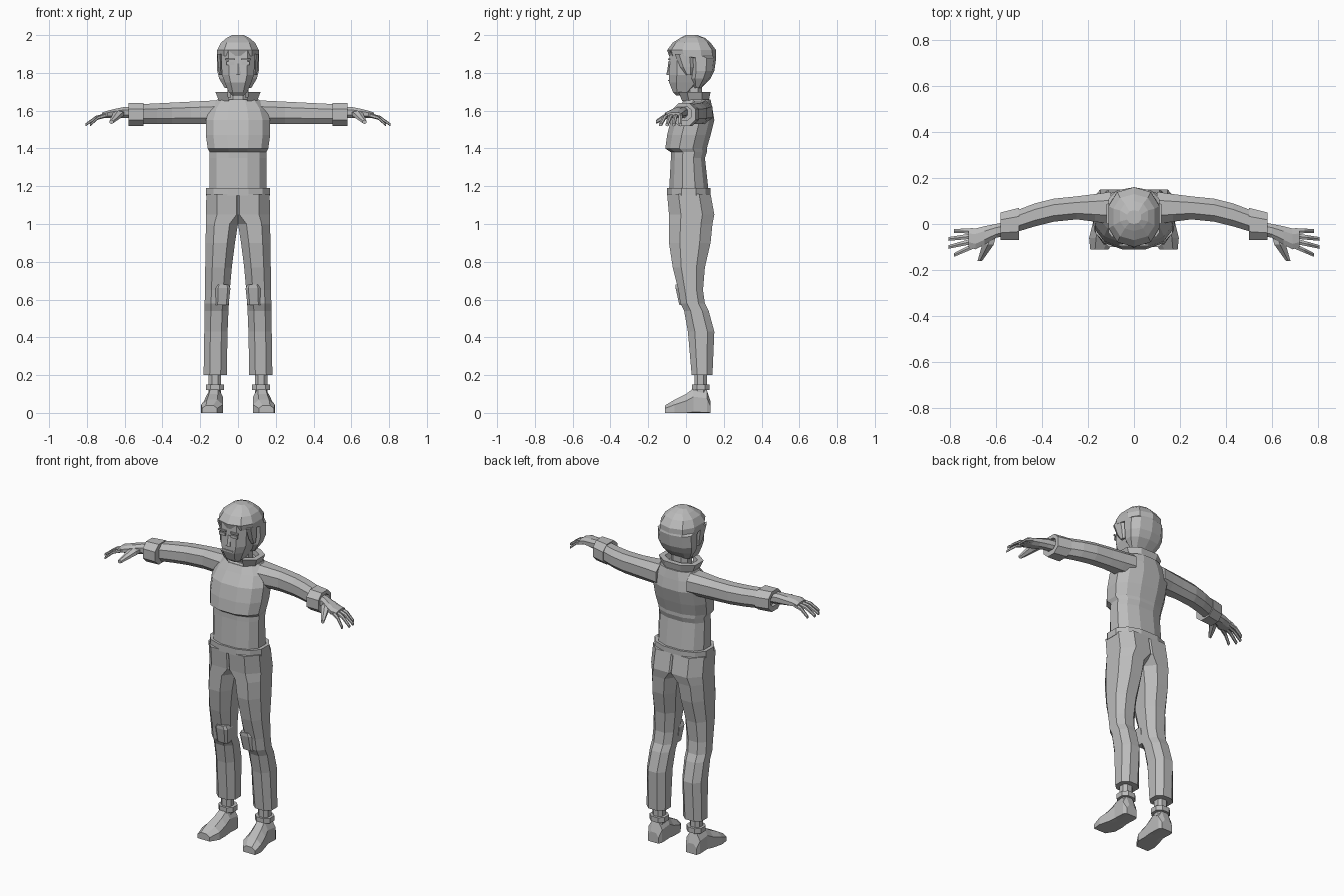
import bpy
import bmesh
from math import cos, sin, tau, copysign

cube = bpy.data.objects.get("Cube")
if cube:
    bpy.data.objects.remove(cube, do_unlink=True)

GREY = (0.5, 0.5, 0.5, 1)
grey = bpy.data.materials.new("plain grey")
grey.use_nodes = True
grey.diffuse_color = GREY
grey.node_tree.nodes["Principled BSDF"].inputs["Base Color"].default_value = GREY


def outline(sides, power):
    """Cross-section with flat sides that fills the unit square; low power is boxier."""
    angles = [tau * (i + 0.5) / sides for i in range(sides)]
    points = [[copysign(abs(f) ** power, f) for f in (cos(a), sin(a))] for a in angles]
    wide = max(u for u, v in points)
    high = max(v for u, v in points)
    return [(u / wide, v / high) for u, v in points]


def place(axis, along, u, v):
    """Turn a position along an axis and across it into x, y, z above the ground."""
    x, y, z = {"x": (along, u, v), "y": (u, along, v), "z": (u, v, along)}[axis]
    return x, y, max(z, 0)


def loft(name, axis, rings, sides=8, power=0.85, mirror=False, gap=None):
    """Skin rings (along, u low, u high, v low, v high) that follow an axis."""
    bm = bmesh.new()
    shape = outline(sides, power)
    loops = []
    for along, left, right, low, high in rings:
        loop = []
        for a, b in shape:
            u = left + (right - left) * (a + 1) / 2
            v = low + (high - low) * (b + 1) / 2
            loop.append(bm.verts.new(place(axis, along, u, v)))
        loops.append(loop)
    for near, far in zip(loops, loops[1:]):
        for i in range(sides):
            # index i - 1 wraps round to close the tube
            bm.faces.new((near[i - 1], near[i], far[i], far[i - 1]))
    bm.faces.new(loops[0])
    bm.faces.new(loops[-1])
    bmesh.ops.recalc_face_normals(bm, faces=bm.faces)
    if gap:
        cut = [face for face in bm.faces if gap(face)]
        bmesh.ops.delete(bm, geom=cut, context="FACES")
    mesh = bpy.data.meshes.new(name)
    bm.to_mesh(mesh)
    bm.free()
    mesh.materials.append(grey)
    part = bpy.data.objects.new(name, mesh)
    bpy.context.collection.objects.link(part)
    if mirror:
        part.modifiers.new("mirror", "MIRROR")


def body(name, rows, **options):
    """Centred upright part from rows (height, half width, front, back)."""
    rings = [(z, -half, half, front, back) for z, half, front, back in rows]
    loft(name, "z", rings, **options)


def block(name, x, y, z, **options):
    """Straight upright piece between two heights."""
    loft(name, "z", [(height, *x, *y) for height in z], **options)


def face_plate(name, x, z, mirror=False):
    """Thin rectangle laid on the front of the face."""
    block(name, x, (-0.095, -0.086), z, sides=4, mirror=mirror)


# Sweater body with a chest ledge, hem and collar split at the throat
body("sweater", [(1.17, .15, -.09, .12), (1.35, .15, -.08, .1), (1.38, .15, -.08, .11),
                 (1.4, .16, -.11, .11), (1.47, .17, -.1, .13), (1.55, .17, -.08, .15),
                 (1.61, .15, -.04, .14), (1.66, .11, -.01, .13)], sides=12)
block("hem", (-.17, .17), (-.1, .13), (1.15, 1.19), sides=12)


def throat(face):
    centre = face.calc_center_median()
    return len(face.verts) == 4 and abs(centre.x) < .03 and centre.y < .02


body("collar", [(1.65, .1, -.02, .12), (1.7, .12, -.04, .13),
                (1.7, .09, -.01, .1), (1.67, .08, -.01, .1)], gap=throat)
block("neck", (-.055, .055), (0, .085), (1.64, 1.78))

# Sleeves bend forward and thin slightly towards hollow cuffs
bend = [(.1, 0, .14), (.17, .01, .13), (.25, .02, .12),
        (.35, .01, .11), (.43, -.01, .09), (.56, -.05, .04)]
loft("sleeves", "x", [(x, front, back, 1.53, 1.66 - .05 * x) for x, front, back in bend],
     mirror=True)
loft("cuffs", "x", [(.5, -.07, .07, 1.52, 1.64), (.58, -.07, .05, 1.52, 1.64),
                    (.58, -.05, .03, 1.55, 1.62), (.56, -.05, .03, 1.55, 1.62)],
     mirror=True)

# Hands with a fan of four drooping fingers and a thumb
loft("palms", "x", [(.55, -.05, .01, 1.56, 1.62), (.6, -.06, 0, 1.56, 1.62),
                    (.65, -.09, -.01, 1.56, 1.61), (.69, -.11, -.02, 1.56, 1.6),
                    (.72, -.1, -.02, 1.56, 1.59)], mirror=True)
for i, label in enumerate(["little", "ring", "middle", "index"]):
    tip = .81 - .012 * (i - 1.5) ** 2
    rings = []
    for t in (0, .5, 1):
        x = .7 + (tip - .7) * t
        y = -.03 - i * (.022 + .013 * t)
        z = 1.575 - .05 * t * t
        r = .012 - .004 * t
        rings.append((x, y - r, y + r, z - r, z + r))
    loft(label + "_fingers", "x", rings, sides=6, mirror=True)
loft("thumbs", "y", [(-.05, .6, .64, 1.57, 1.6), (-.09, .61, .66, 1.56, 1.6),
                     (-.16, .66, .68, 1.53, 1.55)], sides=6, mirror=True)

# Trousers: inner seams close towards the crotch and overlap above it
side_profile = [(.2, .03, .14), (.43, .01, .15), (.54, -.01, .12), (.58, -.03, .1),
                (.65, -.04, .09), (.77, -.07, .1), (.9, -.09, .13), (1, -.09, .14),
                (1.05, -.09, .15), (1.16, -.1, .13)]
rings = []
for z, front, back in side_profile:
    inner = -.05 if z > 1 else .06 - .06 * z ** 3
    rings.append((z, inner, .185 - .015 * z, front, back))
loft("trousers", "z", rings, mirror=True)
loft("knee_patches", "z", [(.57, .05, .12, -.035, .02), (.66, .04, .12, -.055, .02),
                           (.68, .05, .11, -.055, .02)], power=.5, mirror=True)

# Ankles and shoes, with soles flattened on the ground
block("ankles", (.09, .155), (.045, .11), (.1, .22), mirror=True)
block("shoe_collars", (.073, .17), (.033, .124), (.12, .15), mirror=True)
loft("shoes", "y", [(.13, .09, .16, -.03, .06), (.11, .08, .17, -.04, .12),
                    (.04, .08, .17, -.04, .13), (0, .08, .18, -.04, .1),
                    (-.06, .08, .195, -.03, .07), (-.11, .11, .19, -.02, .04)],
     mirror=True)

# Head: face, hair with an overhanging fringe, and side locks
body("face", [(1.68, .03, -.05, 0), (1.7, .05, -.07, .03), (1.75, .07, -.09, .09),
              (1.79, .085, -.09, .1), (1.92, .09, -.085, .1)], power=.65)
body("hair", [(1.72, .07, .04, .08), (1.77, .1, .01, .13), (1.81, .11, .01, .15),
              (1.88, .11, 0, .16), (1.89, .11, -.09, .16), (1.92, .11, -.1, .16),
              (1.96, .09, -.07, .13), (1.985, .06, -.03, .1), (2, .03, 0, .06)], sides=10)
loft("side_locks", "z", [(1.79, .08, .1, 0, .03), (1.83, .08, .105, -.03, .04),
                         (1.9, .08, .11, -.06, .04)], sides=6, mirror=True)

# Facial features
loft("nose", "z", [(1.79, -.014, .014, -.104, -.07), (1.85, -.007, .007, -.093, -.07)],
     sides=6)
face_plate("mouth", (-.03, .03), (1.757, 1.763))
face_plate("eyes", (.018, .06), (1.843, 1.86), mirror=True)
face_plate("eyebrows", (.015, .065), (1.867, 1.876), mirror=True)
